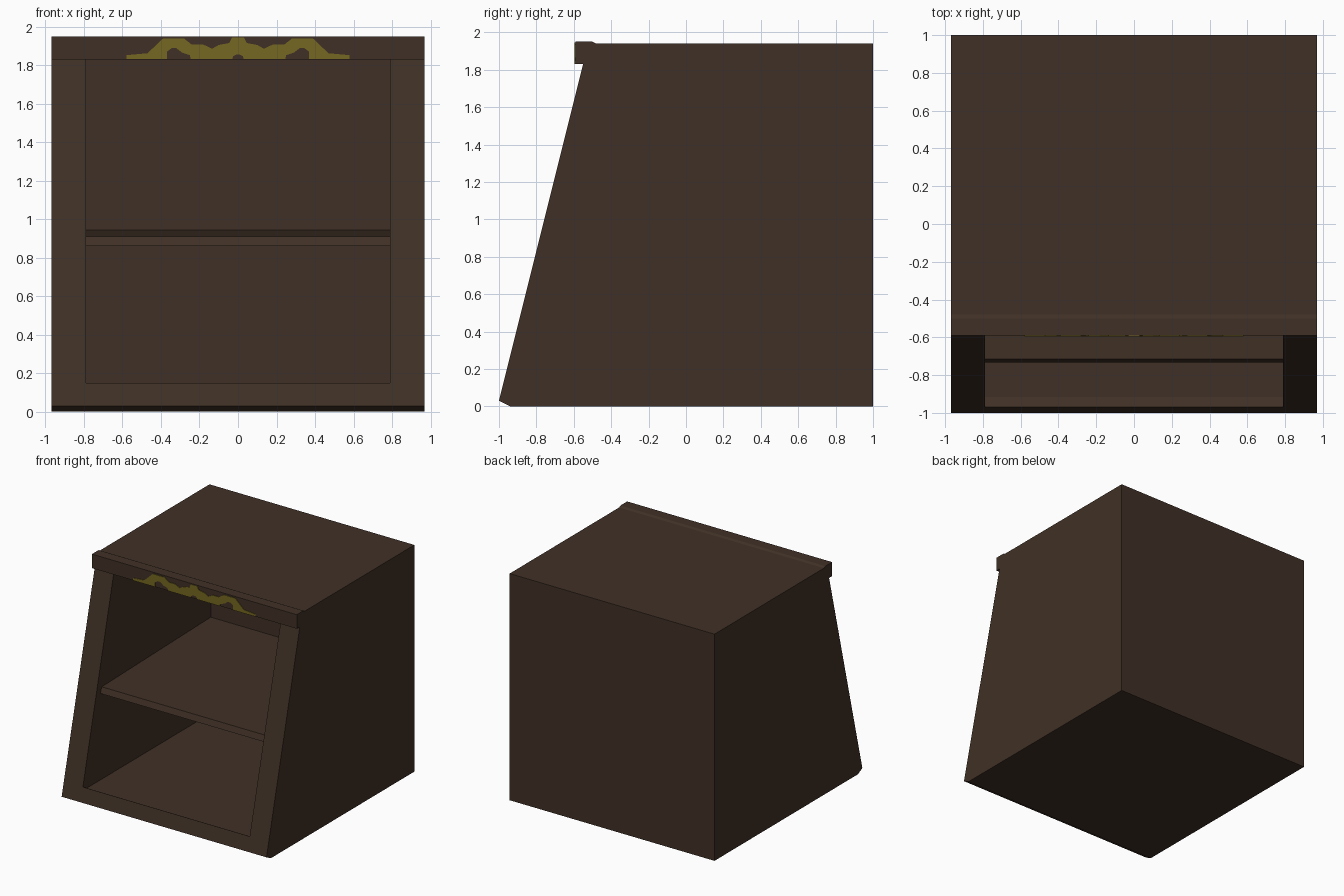
import bpy
import bmesh

if "Cube" in bpy.data.objects:
    bpy.data.objects.remove(bpy.data.objects["Cube"], do_unlink=True)


def material(name, color):
    mat = bpy.data.materials.new(name)
    mat.use_nodes = True
    mat.diffuse_color = color
    mat.node_tree.nodes["Principled BSDF"].inputs["Base Color"].default_value = color
    return mat


WOOD = material("dark wood", (0.051, 0.030, 0.019, 1))
GOLD = material("old gold", (0.178, 0.136, 0.015, 1))


def prism(name, start, offset, mat):
    """Extrude a closed outline of 3D points along an offset."""
    bm = bmesh.new()
    face = bm.faces.new([bm.verts.new(p) for p in start])
    ext = bmesh.ops.extrude_face_region(bm, geom=[face])
    moved = [v for v in ext["geom"] if isinstance(v, bmesh.types.BMVert)]
    bmesh.ops.translate(bm, verts=moved, vec=offset)
    bmesh.ops.recalc_face_normals(bm, faces=bm.faces)
    mesh = bpy.data.meshes.new(name)
    bm.to_mesh(mesh)
    bm.free()
    mesh.materials.append(mat)
    obj = bpy.data.objects.new(name, mesh)
    bpy.context.collection.objects.link(obj)
    return obj


def side_profile(name, profile, half_width, mat=WOOD):
    """Prism across x from a (y, z) profile."""
    return prism(name, [(-half_width, y, z) for y, z in profile],
                 (2 * half_width, 0, 0), mat)


# Cabinet body with a leaning front and a chamfered toe
body = side_profile("cabinet_body", [
    (-1, 0.03), (-0.94, 0), (1, 0), (1, 1.94), (-0.55, 1.94), (-0.55, 1.83)], 0.97)

# Hollow out the open front
cutter = side_profile("opening_cutter", [
    (-1.2, 0.15), (-0.97, 0.15), (-0.915, 0.12), (0.76, 0.12),
    (0.76, 1.83), (-1.2, 1.83)], 0.79)
cutter.hide_render = True
cut = body.modifiers.new("opening", "BOOLEAN")
cut.operation = "DIFFERENCE"
cut.solver = "EXACT"
cut.object = cutter
bpy.context.view_layer.update()
hollow = bpy.data.meshes.new_from_object(
    body.evaluated_get(bpy.context.evaluated_depsgraph_get()))
body.modifiers.clear()
body.data = hollow
bpy.data.objects.remove(cutter, do_unlink=True)

# Middle shelf, rising slightly to the back
side_profile("shelf", [
    (-0.733, 0.86), (-0.715, 0.91), (0.76, 0.943), (0.76, 0.86)], 0.79)

# Trim along the top front edge
side_profile("top_trim", [
    (-0.59, 1.83), (-0.55, 1.83), (-0.55, 1.94), (-0.48, 1.94),
    (-0.50, 1.95), (-0.59, 1.95)], 0.97)

# Scrolled gold ornament on the trim, mirrored from its right half
half = [
    (0.03, 1.831), (0.245, 1.831), (0.25, 1.852), (0.29, 1.865), (0.32, 1.888),
    (0.345, 1.888), (0.37, 1.87), (0.37, 1.831), (0.58, 1.831), (0.58, 1.852),
    (0.47, 1.862), (0.39, 1.938), (0.28, 1.938), (0.24, 1.907), (0.18, 1.907),
    (0.135, 1.885), (0.10, 1.905), (0.045, 1.915), (0.03, 1.945)]
center = [(0.03, 1.831), (0.025, 1.847), (0.01, 1.855)]
right = center[::-1] + half[1:]
outline = right + [(-x, z) for x, z in reversed(right)]
prism("gold_ornament", [(x, -0.589, z) for x, z in outline], (0, -0.006, 0), GOLD)
